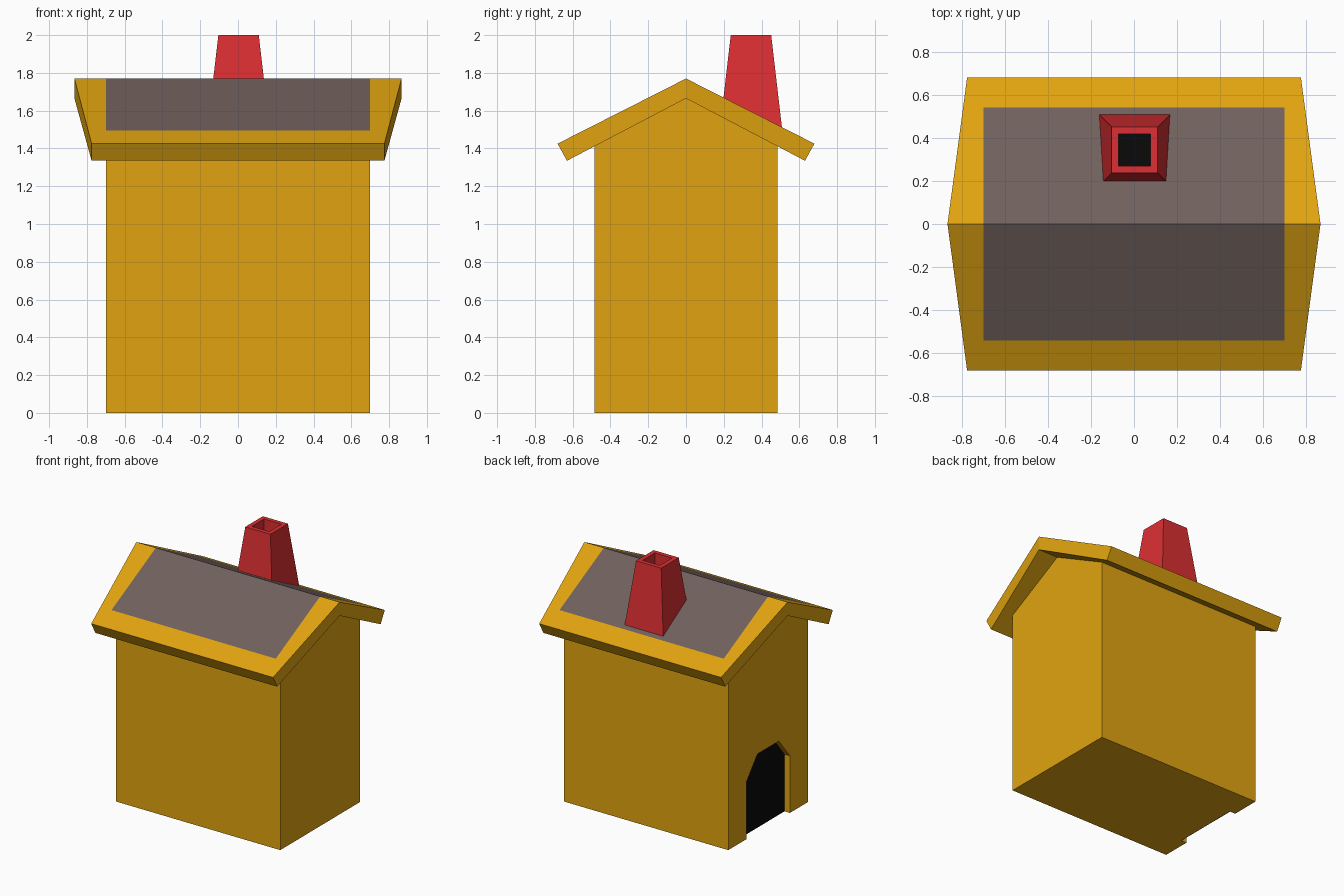
import bpy
import bmesh

if "Cube" in bpy.data.objects:
    bpy.data.objects.remove(bpy.data.objects["Cube"])


def material(name, rgb):
    """Flat material from 0-255 colour values, converted to linear."""
    def lin(c):
        c /= 255
        return c / 12.92 if c <= 0.04045 else ((c + 0.055) / 1.055) ** 2.4
    m = bpy.data.materials.new(name)
    m.diffuse_color = (*[lin(c) for c in rgb], 1)
    m.use_nodes = True
    m.node_tree.nodes["Principled BSDF"].inputs["Base Color"].default_value = m.diffuse_color
    return m


orange = material("orange", (225, 164, 16))
slate = material("slate", (112, 96, 92))
red = material("red", (220, 47, 50))
black = material("black", (9, 9, 9))


def finish(name, bm, *mats):
    bmesh.ops.remove_doubles(bm, verts=bm.verts, dist=1e-4)
    bmesh.ops.recalc_face_normals(bm, faces=bm.faces)
    me = bpy.data.meshes.new(name)
    bm.to_mesh(me)
    bm.free()
    for m in mats:
        me.materials.append(m)
    ob = bpy.data.objects.new(name, me)
    bpy.context.collection.objects.link(ob)
    return ob


def face(bm, pts, mat=0):
    bm.faces.new([bm.verts.new(p) for p in pts]).material_index = mat


def extrude_x(name, profile, x0, x1, mat):
    """Solid from a (y, z) profile between two x positions."""
    bm = bmesh.new()
    f = bm.faces.new([bm.verts.new((x0, y, z)) for y, z in profile])
    r = bmesh.ops.extrude_face_region(bm, geom=[f])
    moved = [v for v in r["geom"] if isinstance(v, bmesh.types.BMVert)]
    bmesh.ops.translate(bm, verts=moved, vec=(x1 - x0, 0, 0))
    return finish(name, bm, mat)


# Walls with gables reaching the underside of the roof
walls = extrude_x("walls", [(-0.485, 0), (0.485, 0), (0.485, 1.42),
                            (0, 1.68), (-0.485, 1.42)], -0.7, 0.7, orange)


# Arched doorway recess in the left gable end
def arch(bottom):
    return [(-0.265, bottom), (0.265, bottom), (0.265, 0.44),
            (0.13, 0.605), (-0.13, 0.605), (-0.265, 0.44)]


cutter = extrude_x("doorway_cutter", arch(-0.1), -0.8, -0.65, orange)
cutter.hide_render = True
cutter.hide_set(True)
cut = walls.modifiers.new("doorway", "BOOLEAN")
cut.operation = "DIFFERENCE"
cut.solver = "EXACT"
cut.object = cutter
extrude_x("door_opening", arch(0), -0.654, -0.648, black)

# Roof: two thick slopes, wider at the ridge, with inset slate panels
RIDGE, EAVE, PANEL = 0.866, 0.775, 0.70
EAVE_Y, PANEL_Y = 0.68, 0.54


def top_z(y):
    return 1.77 - 0.507 * y


bm = bmesh.new()
for s in (-1, 1):
    panel_low = [(x, s * PANEL_Y, top_z(PANEL_Y)) for x in (-PANEL, PANEL)]
    panel_top = [(x, 0, 1.77) for x in (-PANEL, PANEL)]
    eave = [(x, s * EAVE_Y, top_z(EAVE_Y)) for x in (-EAVE, EAVE)]
    under = [(x, s * 0.63, 1.335) for x in (-EAVE, EAVE)]
    soffit = [(x, 0, 1.665) for x in (-RIDGE, RIDGE)]
    face(bm, panel_top + panel_low[::-1], 1)
    face(bm, eave + panel_low[::-1])
    face(bm, eave + under[::-1])
    face(bm, under + soffit[::-1])
    for i, sx in enumerate((-1, 1)):
        ridge = (sx * RIDGE, 0, 1.77)
        face(bm, [ridge, panel_top[i], panel_low[i], eave[i]])
        face(bm, [ridge, eave[i], under[i], soffit[i]])
        # Keep the end outline matched along the ridge
finish("roof", bm, orange, slate)


# Tapered chimney with a square flue
def ring(half, z):
    return [(0.003 + sx * half, 0.344 + sy * half, z)
            for sx, sy in ((-1, -1), (1, -1), (1, 1), (-1, 1))]


bm = bmesh.new()
rings = [ring(0.171, 1.45), ring(0.107, 2.0), ring(0.074, 2.0), ring(0.074, 1.75)]
for a, b in zip(rings, rings[1:]):
    for i in range(4):
        j = (i + 1) % 4
        face(bm, [a[i], a[j], b[j], b[i]])
face(bm, rings[0])
face(bm, rings[-1], 1)
finish("chimney", bm, red, black)
